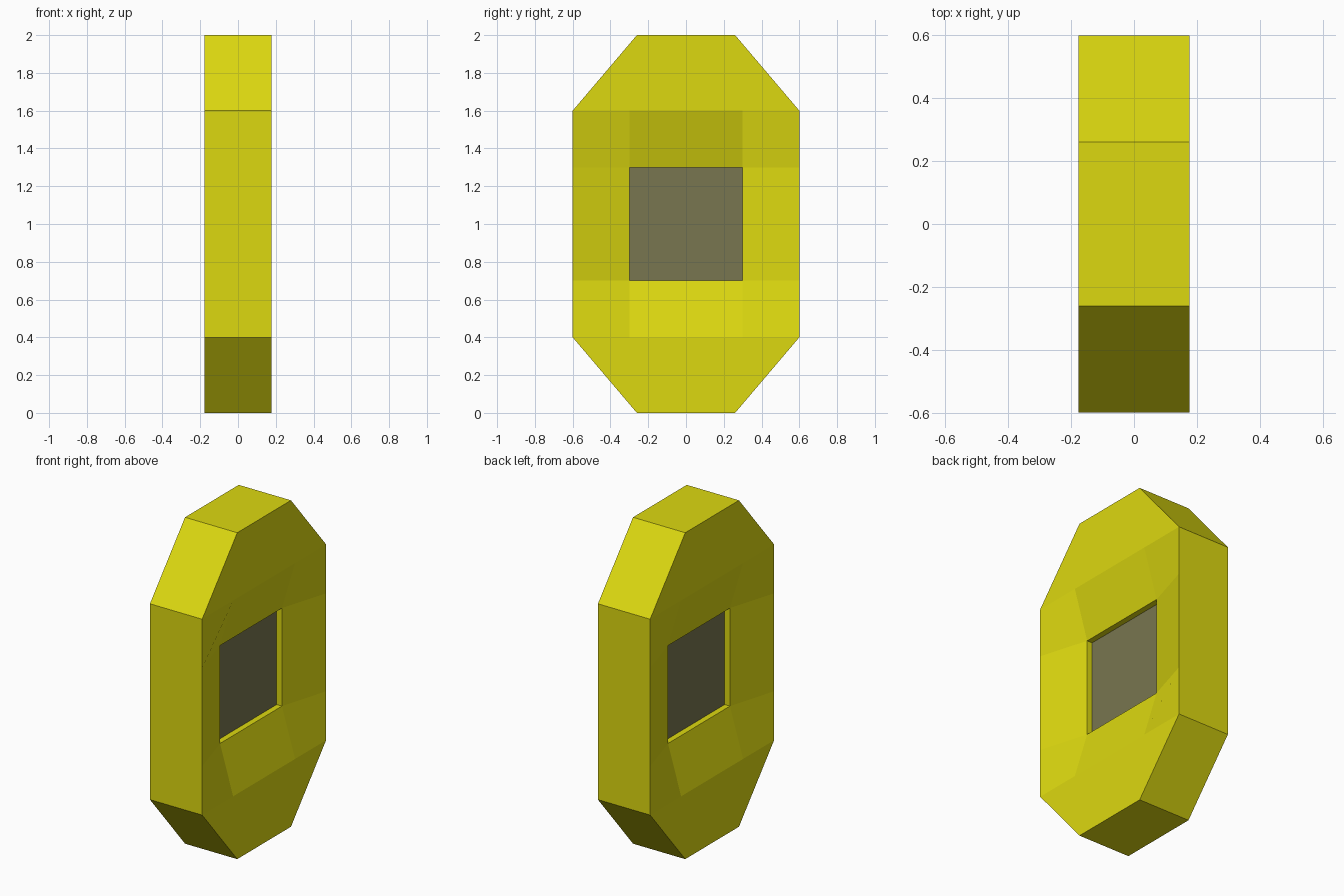
import bpy
import bmesh

cube = bpy.data.objects.get("Cube")
if cube:
    bpy.data.objects.remove(cube, do_unlink=True)

HALF = 0.177       # half thickness of the body
INNER = 0.088      # half thickness at the rim of the window
PANEL = 0.052      # half thickness of the centre panel
YS = [-0.6, -0.3, 0.3, 0.6]
ZS = [0.4, 0.7, 1.3, 1.6]
TIP = 0.26         # half width of the top and bottom edges


def make_material(name, color):
    mat = bpy.data.materials.new(name)
    mat.use_nodes = True
    mat.diffuse_color = color
    mat.node_tree.nodes["Principled BSDF"].inputs["Base Color"].default_value = color
    return mat


def make_object(name, bm, mat):
    bmesh.ops.recalc_face_normals(bm, faces=bm.faces[:])
    mesh = bpy.data.meshes.new(name)
    bm.to_mesh(mesh)
    bm.free()
    mesh.materials.append(mat)
    obj = bpy.data.objects.new(name, mesh)
    bpy.context.collection.objects.link(obj)
    return obj


yellow = make_material("yellow", (0.72, 0.69, 0.005, 1))
grey = make_material("olive grey", (0.19, 0.18, 0.08, 1))

# Body: two dished faces joined by an outer band and a square window
bm = bmesh.new()
sides = {}
for s in (1, -1):
    grid = {}
    for i, y in enumerate(YS):
        for j, z in enumerate(ZS):
            rim = i in (1, 2) and j in (1, 2)
            grid[i, j] = bm.verts.new((s * (INNER if rim else HALF), y, z))
    low = [bm.verts.new((s * HALF, y, 0)) for y in (-TIP, TIP)]
    high = [bm.verts.new((s * HALF, y, 2)) for y in (TIP, -TIP)]

    # Sloped cells around the window
    loops = []
    for i in range(3):
        for j in range(3):
            if (i, j) == (1, 1):
                continue
            cell = [grid[i, j], grid[i + 1, j], grid[i + 1, j + 1], grid[i, j + 1]]
            loops.append(cell[1:] + cell[:1] if i == j else cell)
    # Tapered ends
    loops.append(low + [grid[i, 0] for i in (3, 2, 1, 0)])
    loops.append([grid[i, 3] for i in range(4)] + high)
    for loop in loops:
        bm.faces.new(loop if s > 0 else loop[::-1])

    outer = low + [grid[3, j] for j in range(4)] + high + [grid[0, j] for j in (3, 2, 1, 0)]
    window = [grid[1, 1], grid[2, 1], grid[2, 2], grid[1, 2]]
    sides[s] = (outer, window)

# Outer band and window walls
for a, b in zip(sides[1], sides[-1]):
    for k in range(len(a)):
        n = (k + 1) % len(a)
        bm.faces.new((a[k], b[k], b[n], a[n]))
make_object("body", bm, yellow)

# Recessed panel filling the window
bm = bmesh.new()
bmesh.ops.create_cube(bm, size=1)
for v in bm.verts:
    v.co.x *= 2 * PANEL
    v.co.y *= YS[2] - YS[1]
    v.co.z = v.co.z * (ZS[2] - ZS[1]) + 1
make_object("centre_panel", bm, grey)
